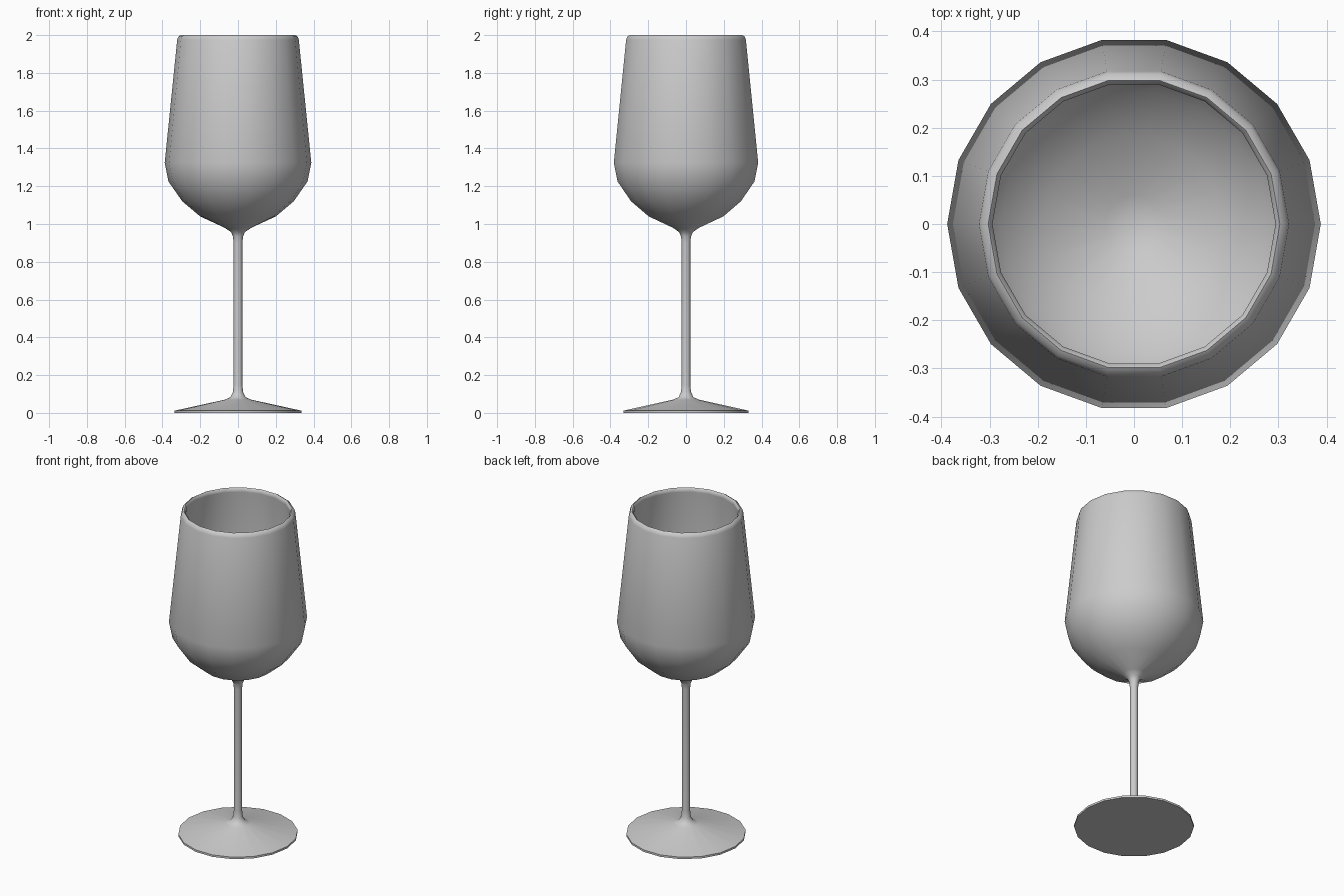
import bpy, bmesh, math

if "Cube" in bpy.data.objects:
    bpy.data.objects.remove(bpy.data.objects["Cube"])

SIDES = 18


def lathe(name, profile, angle):
    """Revolve an (r, z) profile around z; points with r = 0 become poles."""
    bm = bmesh.new()
    rings = []
    for r, z in profile:
        if r == 0:
            rings.append([bm.verts.new((0, 0, z))] * SIDES)
        else:
            rings.append([bm.verts.new((r * math.cos(2 * math.pi * i / SIDES),
                                        r * math.sin(2 * math.pi * i / SIDES), z))
                          for i in range(SIDES)])
    for a, b in zip(rings, rings[1:]):
        for i in range(SIDES):
            j = (i + 1) % SIDES
            quad = list(dict.fromkeys((a[i], a[j], b[j], b[i])))
            bm.faces.new(quad)
    bmesh.ops.recalc_face_normals(bm, faces=bm.faces)
    mesh = bpy.data.meshes.new(name)
    bm.to_mesh(mesh)
    bm.free()
    obj = bpy.data.objects.new(name, mesh)
    bpy.context.collection.objects.link(obj)
    bpy.ops.object.select_all(action='DESELECT')
    obj.select_set(True)
    bpy.context.view_layer.objects.active = obj
    bpy.ops.object.shade_smooth_by_angle(angle=math.radians(angle))
    return obj


# Foot, stem and bowl form one continuous closed profile
foot = [(0, 0), (0.335, 0), (0.335, 0.012), (0.07, 0.07), (0.04, 0.083), (0.027, 0.11)]
stem = [(0.023, 0.15), (0.023, 0.9)]
bowl_outside = [(0.027, 0.935), (0.037, 0.957), (0.07, 0.98), (0.20, 1.04),
                (0.295, 1.12), (0.368, 1.225), (0.388, 1.325), (0.322, 1.975)]
rim = [(0.316, 1.992), (0.303, 2.0), (0.294, 1.99)]
bowl_inside = [(0.295, 1.975), (0.362, 1.325), (0.343, 1.235), (0.276, 1.14),
               (0.187, 1.064), (0.06, 1.005), (0, 0.99)]

lathe("wine_glass", foot + stem + bowl_outside + rim + bowl_inside, 50)
